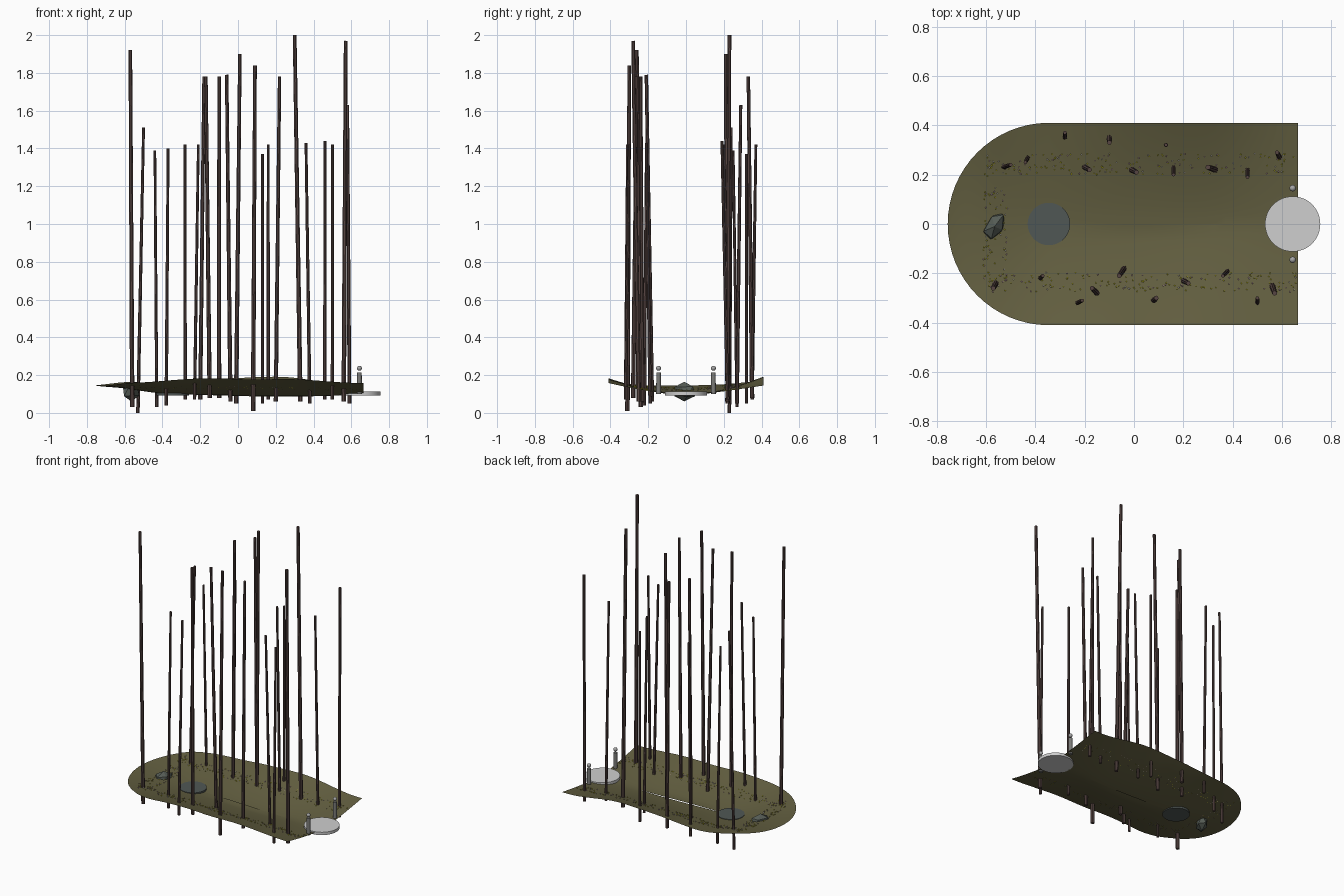
import bpy, bmesh, math, random
from mathutils import Vector, Matrix

cube = bpy.data.objects.get("Cube")
if cube:
    bpy.data.objects.remove(cube, do_unlink=True)
rng = random.Random(7)

BEND = -0.345     # centre of the rounded end
HALF = 0.41       # half width of the clearing


def material(name, rgb):
    mat = bpy.data.materials.new(name)
    mat.use_nodes = True
    color = (*rgb, 1)
    mat.diffuse_color = color
    mat.node_tree.nodes["Principled BSDF"].inputs["Base Color"].default_value = color
    return mat


moss = material("olive moss", (0.125, 0.115, 0.052))
bark = material("brown bark", (0.095, 0.06, 0.055))
stone = material("grey green stone", (0.09, 0.105, 0.09))
slate = material("dark slate", (0.08, 0.095, 0.09))
marble = material("pale marble", (0.62, 0.62, 0.62))
concrete = material("grey post", (0.2, 0.2, 0.19))
lamp = material("light grey lamp", (0.38, 0.38, 0.38))
petals = {
    "yellow": material("yellow petals", (0.62, 0.58, 0.02)),
    "white": material("white petals", (0.65, 0.62, 0.6)),
    "pink": material("pink petals", (0.5, 0.3, 0.4)),
}


def finish(name, bm, mat, smooth=False):
    mesh = bpy.data.meshes.new(name)
    bm.to_mesh(mesh)
    bm.free()
    mesh.materials.append(mat)
    obj = bpy.data.objects.new(name, mesh)
    bpy.context.collection.objects.link(obj)
    if smooth:
        bpy.ops.object.select_all(action="DESELECT")
        obj.select_set(True)
        bpy.context.view_layer.objects.active = obj
        bpy.ops.object.shade_smooth_by_angle(angle=math.radians(40))
    return obj


def add_cone(bm, start, end, r1, r2, sides):
    start, end = Vector(start), Vector(end)
    axis = end - start
    turn = axis.to_track_quat("Z", "Y").to_matrix().to_4x4()
    bmesh.ops.create_cone(bm, cap_ends=True, segments=sides, radius1=r1, radius2=r2,
                          depth=axis.length,
                          matrix=Matrix.Translation((start + end) / 2) @ turn)


def interpolate(points, x):
    for (x0, a), (x1, b) in zip(points, points[1:]):
        if x <= x1:
            t = max(0, (x - x0) / (x1 - x0))
            return a + (b - a) * t * t * (3 - 2 * t)
    return points[-1][1]


# Height of the trough-shaped ground
RIM = [(-0.76, 0.145), (-0.55, 0.165), (0.0, 0.178), (0.25, 0.187), (0.67, 0.15)]


def ground_height(x, y):
    reach = min(1, math.hypot(min(0, x - BEND), y) / HALF)
    bed = 0.092 + 0.006 * math.cos(x * 5 + 2)
    rim = interpolate(RIM, x) + 0.008 * math.sin(x * 7 + (1 if y > 0 else 3)) * abs(y) / HALF
    return bed + (rim - bed) * reach ** 1.4


# Ground: two halves that meet along a small step in the middle
bm = bmesh.new()
curve = 16
stations = [BEND - HALF * math.cos(math.pi / 2 * i / curve) for i in range(curve)]
stations += [BEND + (0.665 - BEND) * i / 24 for i in range(25)]
for side in (-1, 1):
    rows = []
    for x in stations:
        width = math.sqrt(max(0, HALF ** 2 - min(0, x - BEND) ** 2))
        row = []
        for j in range(13):
            y = side * width * j / 12
            z = ground_height(x, y)
            if j == 0 and side < 0 and -0.3 < x < 0.35:
                z += 0.006 * math.sin(math.pi * (x + 0.3) / 0.65)
            row.append(bm.verts.new((x, y, z)))
        rows.append(row)
    for a, b in zip(rows, rows[1:]):
        for j in range(12):
            quad = [a[j], b[j], b[j + 1], a[j + 1]]
            bm.faces.new(quad if side > 0 else quad[::-1])
bmesh.ops.remove_doubles(bm, verts=bm.verts, dist=0.0005)
finish("ground", bm, moss, True)

# Tree trunks: bottom x, y, z then top x, y, z
TRUNKS = [
    (-.53, .23, 0, -.5, .24, 1.51), (-.43, .27, .03, -.44, .25, 1.39),
    (-.28, .35, .07, -.28, .37, 1.42), (-.2, .23, .07, -.18, .22, 1.78),
    (-.1, .35, .08, -.1, .33, 1.78), (-.01, .22, .05, .01, .21, 1.9),
    (.13, .32, .05, .13, .32, 1.37), (.16, .23, .07, .16, .2, 1.42),
    (.33, .22, .06, .3, .23, 2), (.46, .22, .07, .46, .19, 1.44),
    (.59, .27, .05, .58, .29, 1.63), (-.56, -.24, .03, -.57, -.26, 1.92),
    (-.38, -.22, .04, -.37, -.21, 1.4), (-.23, -.32, .07, -.21, -.31, 1.42),
    (-.15, -.28, .08, -.17, -.26, 1.78), (-.04, -.18, .06, -.06, -.21, 1.79),
    (.08, -.31, .01, .09, -.3, 1.84), (.2, -.23, .06, .22, -.24, 1.78),
    (.38, -.19, .05, .36, -.21, 1.43), (.5, -.32, .07, .5, -.3, 1.42),
    (.56, -.25, .06, .57, -.28, 1.97),
]
for i, trunk in enumerate(TRUNKS):
    bm = bmesh.new()
    height = trunk[5]
    add_cone(bm, trunk[:3], trunk[3:], 0.0065 * height, 0.0052 * height, 8)
    finish(f"tree_trunk_{i + 1}", bm, bark, True)

# Angular boulder at the rounded end
bm = bmesh.new()
bmesh.ops.create_icosphere(bm, subdivisions=1, radius=1)
for v in bm.verts:
    v.co *= rng.uniform(0.8, 1.1)
bmesh.ops.scale(bm, verts=bm.verts, vec=(0.046, 0.073, 0.06))
bmesh.ops.rotate(bm, verts=bm.verts, matrix=Matrix.Rotation(-0.45, 3, "Z"))
bmesh.ops.translate(bm, verts=bm.verts, vec=(-0.565, -0.01, 0.115))
finish("boulder", bm, stone)

# Round pool and round entrance slab
bm = bmesh.new()
add_cone(bm, (BEND, 0, 0.092), (BEND, 0, 0.109), 0.086, 0.086, 48)
finish("round_pool", bm, slate, True)
bm = bmesh.new()
add_cone(bm, (0.643, 0, 0.092), (0.643, 0, 0.112), 0.112, 0.112, 48)
finish("entrance_slab", bm, marble, True)

# Gate posts with ball lamps
for name, y in (("right", -0.145), ("left", 0.145)):
    bm = bmesh.new()
    add_cone(bm, (0.643, y, 0.1), (0.643, y, 0.215), 0.013, 0.012, 16)
    finish(f"gate_post_{name}", bm, concrete, True)
    bm = bmesh.new()
    bmesh.ops.create_uvsphere(bm, u_segments=16, v_segments=10, radius=0.013,
                              matrix=Matrix.Translation((0.643, y, 0.236)))
    finish(f"lamp_ball_{name}", bm, lamp, True)


# Flowers along both sides and around the rounded end
def flower_spot():
    zone = rng.random()
    if zone < 0.18:
        return rng.uniform(-0.61, -0.51), rng.uniform(-0.24, 0.24)
    x = rng.uniform(-0.6, 0.66)
    if zone < 0.59:
        return x, rng.uniform(0.2, 0.285)
    return x, rng.uniform(-0.275, -0.195)


for (name, mat), count in zip(petals.items(), (270, 70, 90)):
    bm = bmesh.new()
    for _ in range(count):
        x, y = flower_spot()
        spot = Matrix.Translation((x, y, ground_height(x, y) + 0.002))
        bmesh.ops.create_icosphere(bm, subdivisions=1, radius=0.003, matrix=spot)
    finish(f"{name}_flowers", bm, mat)
